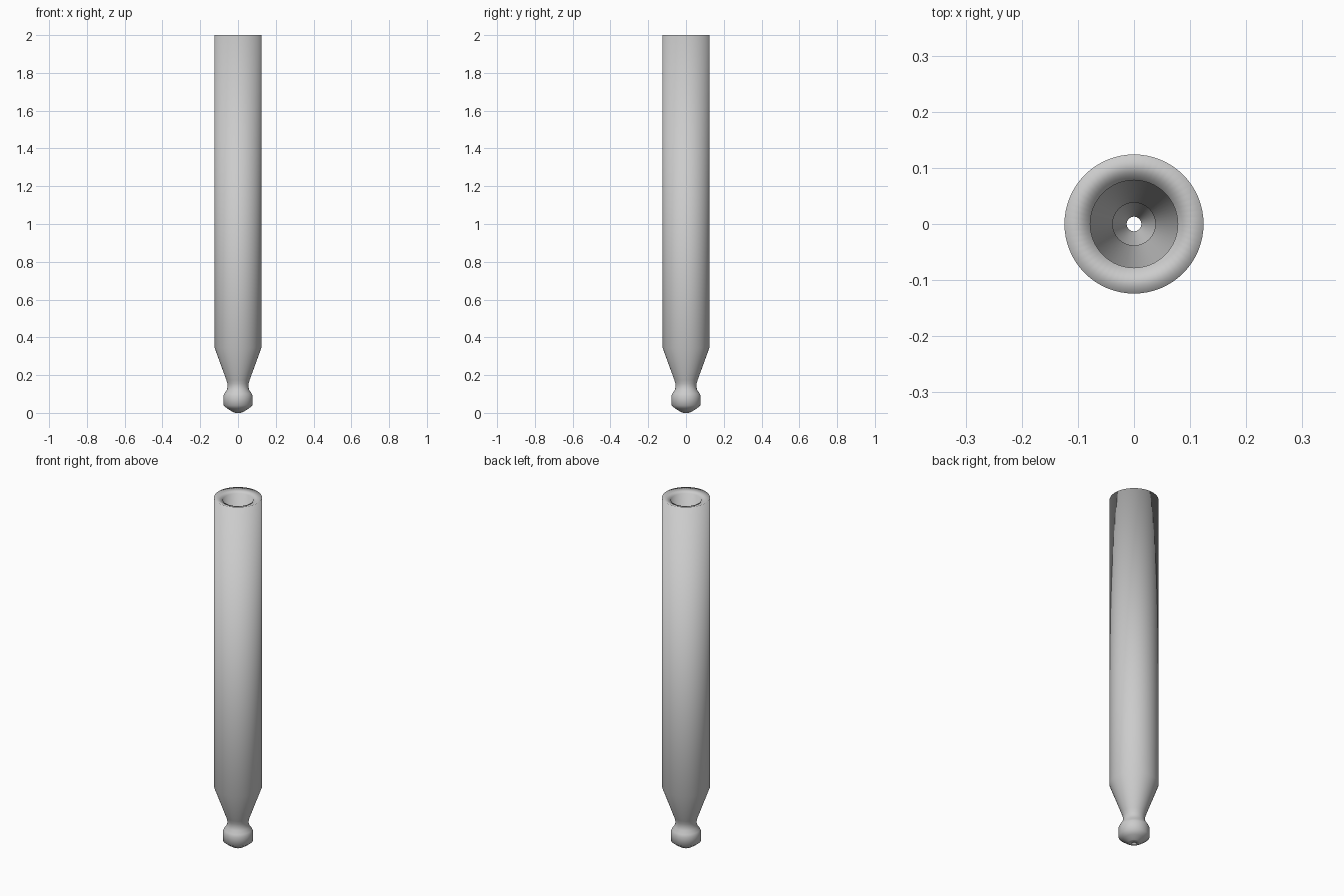
import bpy, bmesh, math

if "Cube" in bpy.data.objects:
    bpy.data.objects.remove(bpy.data.objects["Cube"])

SEGMENTS = 64

# Closed (radius, height) section: outside from tip to rim, then back down the bore
outer = [(0.013, 0.0), (0.03, 0.006), (0.055, 0.022), (0.078, 0.04),
         (0.078, 0.09), (0.072, 0.103), (0.06, 0.12), (0.055, 0.137),
         (0.056, 0.155), (0.062, 0.175), (0.124, 0.345), (0.124, 2.0)]
bore = [(0.078, 1.985), (0.078, 0.35), (0.038, 0.16), (0.038, 0.07), (0.013, 0.03)]


def lathe(name, section, segments):
    bm = bmesh.new()
    rings = []
    for r, z in section:
        rings.append([bm.verts.new((r * math.cos(2 * math.pi * i / segments),
                                    r * math.sin(2 * math.pi * i / segments), z))
                      for i in range(segments)])
    for k, a in enumerate(rings):
        b = rings[(k + 1) % len(rings)]
        for i in range(segments):
            j = (i + 1) % segments
            bm.faces.new((a[i], a[j], b[j], b[i])).smooth = True
    bmesh.ops.recalc_face_normals(bm, faces=bm.faces)
    mesh = bpy.data.meshes.new(name)
    bm.to_mesh(mesh)
    bm.free()
    obj = bpy.data.objects.new(name, mesh)
    bpy.context.collection.objects.link(obj)
    return obj


# Hollow glass tube with tapered neck, bulb tip and open bore
lathe("dropper_tube", outer + bore, SEGMENTS)
